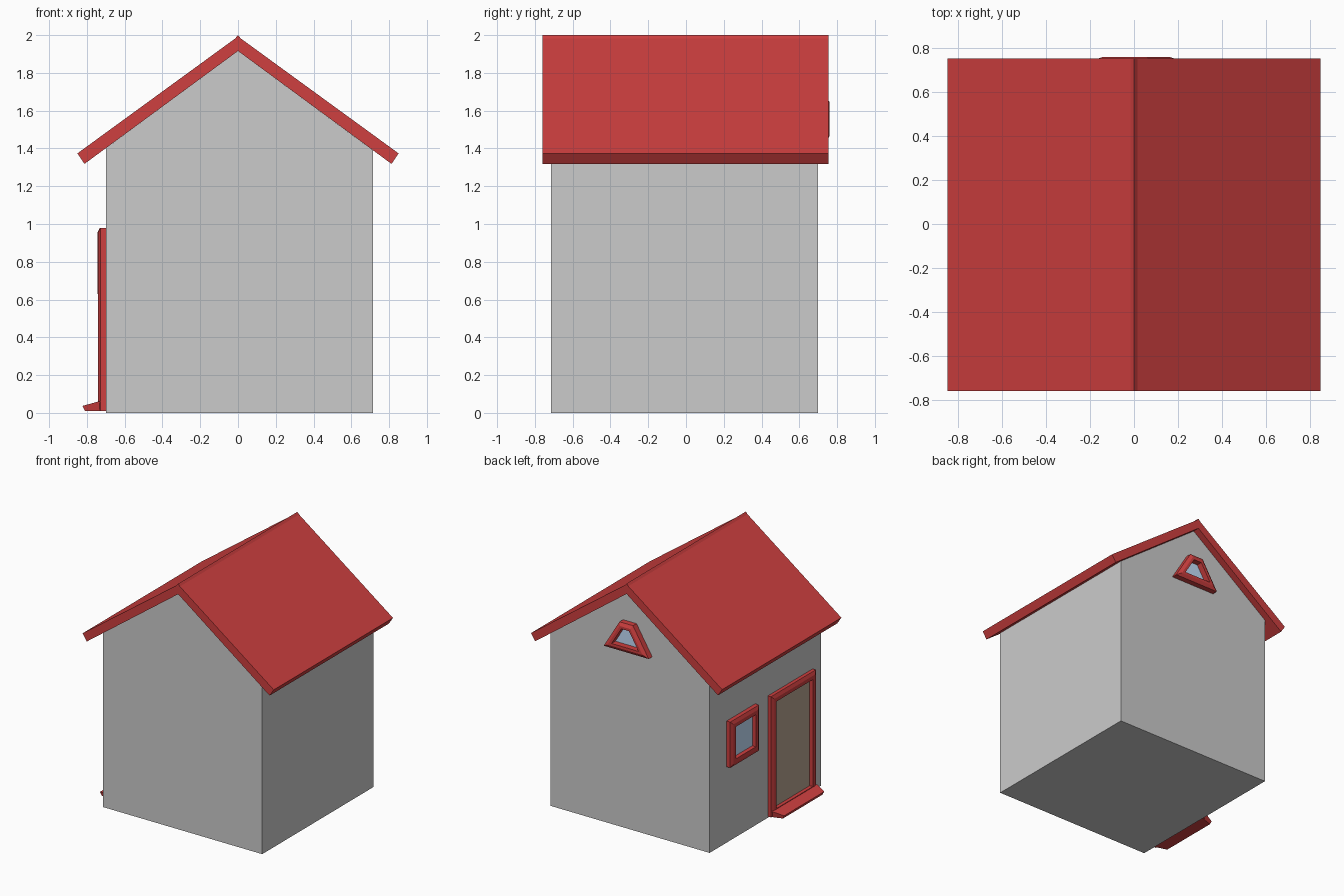
import bpy, bmesh
from mathutils import Vector

if "Cube" in bpy.data.objects:
    bpy.data.objects.remove(bpy.data.objects["Cube"])


def material(name, rgb):
    m = bpy.data.materials.new(name)
    m.diffuse_color = (*rgb, 1)
    m.use_nodes = True
    m.node_tree.nodes["Principled BSDF"].inputs["Base Color"].default_value = m.diffuse_color
    return m


RED = material("red_paint", (0.62, 0.05, 0.05))
BROWN = material("door_brown", (0.48, 0.38, 0.29))
GLASS = material("glass_blue", (0.55, 0.73, 0.96))


def finish(bm, name, mat=None):
    bmesh.ops.recalc_face_normals(bm, faces=bm.faces)
    me = bpy.data.meshes.new(name)
    bm.to_mesh(me)
    bm.free()
    ob = bpy.data.objects.new(name, me)
    bpy.context.collection.objects.link(ob)
    if mat:
        me.materials.append(mat)
    return ob


def loft(rings, name, mat=None, caps=True):
    """Join matching rings of points with quads, optionally capping the ends."""
    bm = bmesh.new()
    rows = [[bm.verts.new(p) for p in r] for r in rings]
    n = len(rows[0])
    for a, b in zip(rows, rows[1:]):
        for i in range(n):
            j = (i + 1) % n
            bm.faces.new((a[i], a[j], b[j], b[i]))
    if caps:
        bm.faces.new(rows[0])
        bm.faces.new(rows[-1])
    return finish(bm, name, mat)


def prism_y(profile, y0, y1, name, mat=None):
    return loft([[(x, y, z) for x, z in profile] for y in (y0, y1)], name, mat)


def inset(poly, w):
    """Mitred inward offset of a convex counter-clockwise outline."""
    pts = [Vector(p) for p in poly]
    out = []
    for i, p in enumerate(pts):
        a = (p - pts[i - 1]).normalized()
        b = (pts[(i + 1) % len(pts)] - p).normalized()
        na, nb = Vector((-a.y, a.x)), Vector((-b.y, b.x))
        out.append(p + (na + nb) * (w / (1 + na.dot(nb))))
    return out


def left_wall(u, v, d):
    return (-0.70 - d, u, v)


def back_wall(u, v, d):
    return (u, 0.70 + d, v)


def framed_panel(name, outline, wall, side, depth, width, panel_name, panel_mat):
    """Chamfered trim around an outline, with a recessed panel inside it."""
    def ring(w, d):
        return [wall(p.x, p.y, d) for p in inset(outline, w)]
    rings = [ring(0, 0), ring(0, side), ring(0.025, depth),
             ring(width, depth), ring(width, 0), ring(0, 0)]
    ob = loft(rings, name, RED, caps=False)
    bm = bmesh.new()
    bm.from_mesh(ob.data)
    bmesh.ops.remove_doubles(bm, verts=bm.verts, dist=1e-5)
    bmesh.ops.recalc_face_normals(bm, faces=bm.faces)
    bm.to_mesh(ob.data)
    bm.free()
    loft([ring(width, 0), ring(width, 0.012)], panel_name, panel_mat)


# House body with gables
prism_y([(-0.70, 0), (0.716, 0), (0.716, 1.389), (0, 1.916), (-0.70, 1.401)],
        -0.715, 0.70, "house_body")

# Roof: two sloping slabs meeting at a small ridge
half = [(0.015, 1.982), (0.85, 1.374), (0.813, 1.318)]
roof = [(0, 2.0)] + half + [(0, 1.916)] + [(-x, z) for x, z in reversed(half)]
prism_y(roof, -0.76, 0.755, "roof", RED)

# Door and side window on the left wall
framed_panel("door_frame", [(-0.61, 0.01), (-0.04, 0.01), (-0.04, 0.98), (-0.61, 0.98)],
             left_wall, 0.028, 0.04, 0.055, "door_panel", BROWN)
framed_panel("side_window_frame", [(0.12, 0.61), (0.485, 0.61), (0.485, 0.978), (0.12, 0.978)],
             left_wall, 0.033, 0.045, 0.055, "side_window_glass", GLASS)

# Attic window high on the back gable
framed_panel("attic_window_frame", [(-0.19, 1.44), (0.21, 1.44), (0.07, 1.67), (-0.05, 1.67)],
             back_wall, 0.045, 0.06, 0.045, "attic_window_glass", GLASS)

# Doorstep, narrowing away from the wall
step = [(-0.70, 0.01, 0), (-0.81, 0.01, 0.035), (-0.823, 0.037, 0.03),
        (-0.74, 0.06, 0), (-0.70, 0.06, 0)]
loft([[(x, -0.325 + s * (0.285 - t), z) for x, z, t in step] for s in (-1, 1)],
     "doorstep", RED)
